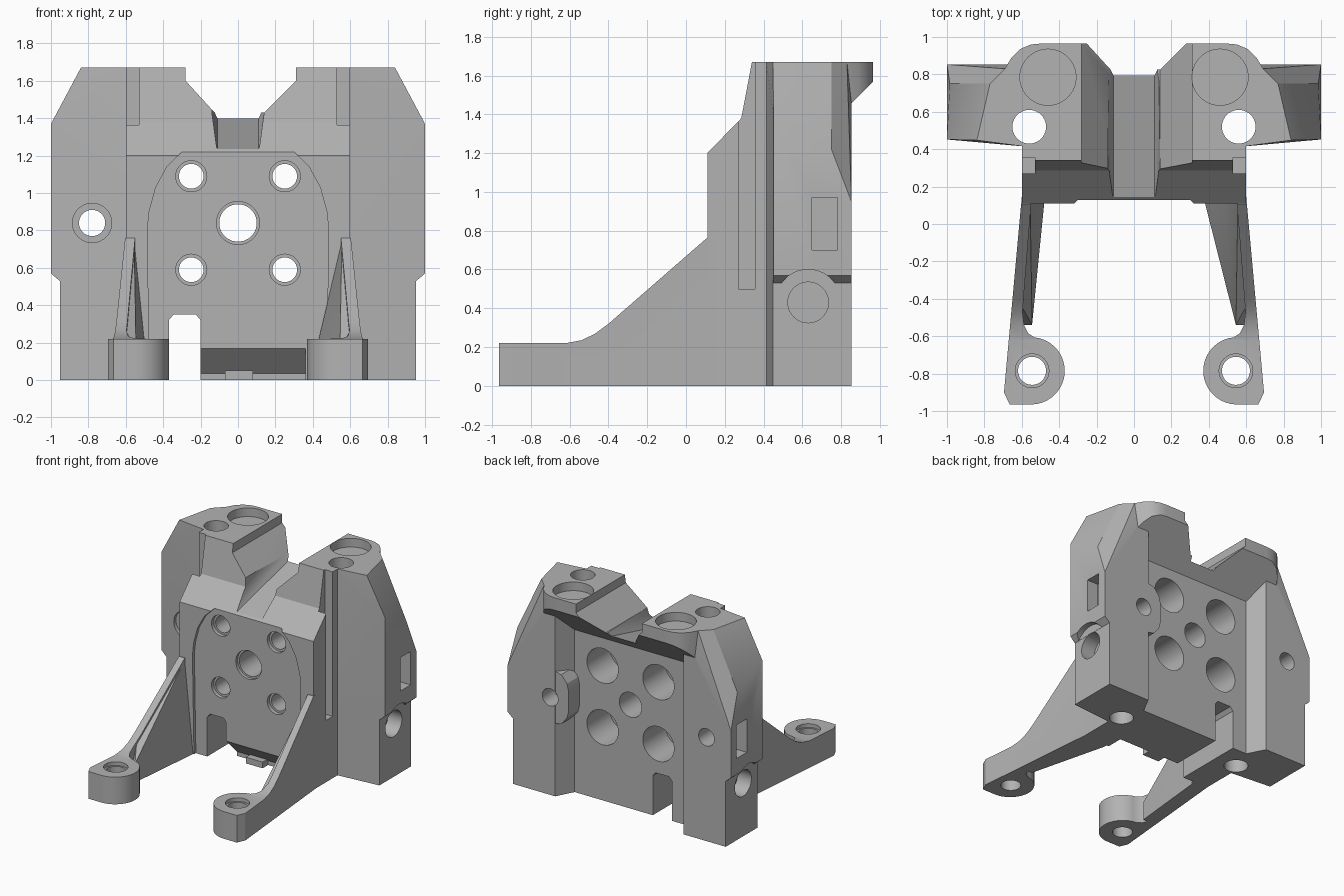
import bpy, bmesh, math
from mathutils import Vector

if "Cube" in bpy.data.objects:
    bpy.data.objects.remove(bpy.data.objects["Cube"])

grey = bpy.data.materials.new("machined_grey")
grey.diffuse_color = (0.45, 0.45, 0.45, 1)
grey.use_nodes = True
grey.node_tree.nodes["Principled BSDF"].inputs["Base Color"].default_value = grey.diffuse_color


def make(name, bm):
    bmesh.ops.recalc_face_normals(bm, faces=bm.faces[:])
    me = bpy.data.meshes.new(name)
    bm.to_mesh(me)
    bm.free()
    me.materials.append(grey)
    ob = bpy.data.objects.new(name, me)
    bpy.context.collection.objects.link(ob)
    return ob


def prism(name, pts, axis, lo, hi):
    """Extrude a 2D outline along one axis."""
    put = {'x': lambda a, b, c: (c, a, b), 'y': lambda a, b, c: (a, c, b),
           'z': lambda a, b, c: (a, b, c)}[axis]
    bm = bmesh.new()
    low = [bm.verts.new(put(a, b, lo)) for a, b in pts]
    top = [bm.verts.new(put(a, b, hi)) for a, b in pts]
    bm.faces.new(low)
    bm.faces.new(top)
    n = len(pts)
    for i in range(n):
        j = (i + 1) % n
        bm.faces.new((low[i], low[j], top[j], top[i]))
    return make(name, bm)


def box(name, x, y, z):
    return prism(name, [(x[0], y[0]), (x[1], y[0]), (x[1], y[1]), (x[0], y[1])], 'z', *z)


def arc(cx, cy, r, a0, a1, n):
    return [(cx + r * math.cos(math.radians(a0 + (a1 - a0) * i / n)),
             cy + r * math.sin(math.radians(a0 + (a1 - a0) * i / n))) for i in range(n + 1)]


def rod(a, b, r, axis, lo, hi):
    return prism("hole_cutter", arc(a, b, r, 0, 360, 40)[:-1], axis, lo, hi)


def hull(name, pts):
    bm = bmesh.new()
    for p in pts:
        bm.verts.new(Vector(p))
    res = bmesh.ops.convex_hull(bm, input=bm.verts[:])
    junk = [v for v in res["geom_interior"] if isinstance(v, bmesh.types.BMVert)]
    bmesh.ops.delete(bm, geom=junk, context='VERTS')
    bmesh.ops.dissolve_limit(bm, angle_limit=0.01, verts=bm.verts[:], edges=bm.edges[:])
    return make(name, bm)


def combine(ob, other, op):
    mod = ob.modifiers.new("join", 'BOOLEAN')
    mod.operation, mod.solver, mod.object = op, 'EXACT', other
    dg = bpy.context.evaluated_depsgraph_get()
    me = bpy.data.meshes.new_from_object(ob.evaluated_get(dg))
    ob.modifiers.clear()
    ob.data = me
    bpy.data.objects.remove(other)


def cut(other):
    combine(body, other, 'DIFFERENCE')


def add(other):
    combine(body, other, 'UNION')


# Central block with sloped brow and overhanging rear flange
body = prism("bracket_body", [(.11, 0), (.11, 1.2), (.285, 1.38), (.34, 1.67), (.965, 1.67),
                              (.965, 1.57), (.71, 1.315), (.71, 0)], 'x', -.8, .8)
half = [(.6, .0), (.6, .43), (.69, .45), (.69, .83), (.655, .89), (.61, .935), (.55, .96), (.48, .966)]
plan = half + [(-x, y) for x, y in reversed(half)]
combine(body, prism("plan", plan, 'z', -.1, 1.8), 'INTERSECT')

# Shallow arched recess on the front face
arch = [(-.47, -.1), (-.485, .8)] + [(-.475, .9), (-.44, 1.03), (-.38, 1.14), (-.3, 1.22)]
arch += [(-x, z) for x, z in reversed(arch)]
cut(prism("arch_cutter", arch, 'y', 0, .135))

for s in (-1, 1):
    # Side wing: lower column and faceted, wider upper block
    col = [(.5, .6), (.5, .71), (.575, .853), (.953, .853), (.953, .448), (.59, .415)]
    add(prism("wing_column", [(s * x, y) for x, y in col], 'z', 0, .9))
    up = [(.953, .448, .53), (.953, .853, .53), (1, .452, .57), (1, .853, .57), (1, .853, .95),
          (.985, .75, 1.22), (1, .452, 1.37), (.84, .448, 1.67), (.77, .75, 1.67), (.69, .83, 1.67),
          (.69, .853, 1.46), (.575, .853, 1.46), (.575, .83, 1.67), (.575, .853, .53),
          (.59, .415, .53), (.59, .415, 1.67), (.5, .6, .53), (.5, .71, .53),
          (.5, .71, 1.67), (.5, .6, 1.67)]
    add(hull("wing_block", [(s * x, y, z) for x, y, z in up]))

    # Foot arm: sloping side profile trimmed to its plan outline
    side = [(-1, 0), (-1, .22), (-.62, .22), (-.54, .235), (-.47, .268), (-.4, .32), (.105, .76),
            (.2, .76), (.2, 0)]
    arm = prism("foot_arm", side, 'x', *sorted((s * .3, s * .8)))
    out = [(.595, .2), (.695, -.9), (.665, -.965)] + arc(.55, -.785, .18, 270, 95, 18)
    out += [(.565, -.585), (.588, -.54), (.596, -.47), (.55, .11), (.55, .2)]
    combine(arm, prism("arm_plan", [(s * x, y) for x, y in out], 'z', -.1, 1), 'INTERSECT')
    inner = .48 if s < 0 else .38
    web = [(.6, -.44, .27), (.595, -.4, .3), (.555, .11, .74), (.555, .16, .74), (inner, .11, 0),
           (inner, .16, 0), (.545, -.54, 0), (.6, -.54, 0), (.58, .16, 0), (.545, -.54, .15)]
    combine(arm, hull("arm_web", [(s * x, y, z) for x, y, z in web]), 'UNION')
    add(arm)

# Rounded boss beside the rear hole
add(prism("rear_boss", [(.62, .58), (.52, .6), (.47, .66), (.455, .72), (.455, .88), (.47, .94),
                        (.52, 1.0), (.62, 1.02)], 'y', .65, .852))

# Valley through the top and the ramped channel below it
cut(prism("valley_cutter", [(-.28, 1.8), (-.28, 1.6), (-.125, 1.43), (.14, 1.43), (.31, 1.6),
                            (.31, 1.8)], 'y', 0, 1.1))
cut(hull("channel_cutter", [(x * k, y, z) for x in (-1, 1) for k, y, z in
                            ((.11, 0, 1.2), (.11, 1, 1.45), (.14, 0, 1.4), (.14, 0, 1.5),
                             (.14, 1, 1.5))]))

# Notch and undercut at the lower edge, with a small locating tab
cut(prism("notch_cutter", [(-.37, -.1), (-.37, .32), (-.345, .35), (-.225, .35), (-.2, .32),
                           (-.2, -.1)], 'y', -.05, 1))
cut(prism("undercut", [(.0, .17), (.135, .17), (.27, .035), (.27, -.02), (.0, -.02)],
          'x', -.21, .36))
add(box("locating_tab", (-.07, .08), (.2, .3), (0, .05)))

for s in (-1, 1):
    # Corner grooves, top holes, blind seats and foot holes
    cut(box("groove_cutter", sorted((s * .53, s * .7)), (.27, .355), (.5, 1.8)))
    cut(rod(s * .56, .52, .09, 'z', -.1, 1.8))
    cut(rod(s * .46, .785, .15, 'z', 1.6, 1.8))
    cut(rod(s * .545, -.785, .075, 'z', -.1, .4))
    cut(rod(s * .545, -.785, .09, 'z', .19, .4))
    # Side sockets, their clearance arcs and rectangular pockets
    cut(rod(.63, .43, .17, 'x', *sorted((s * .954, s * 1.1))))
    cut(rod(.63, .43, .105, 'x', *sorted((s * .83, s * 1.1))))
    cut(box("pocket_cutter", sorted((s * .9, s * 1.1)), (.65, .78), (.70, .97)))
    # Four mounting holes with deep rear counterbores
    for z in (.59, 1.09):
        cut(rod(s * .25, z, .066, 'y', 0, 1))
        cut(rod(s * .25, z, .083, 'y', 0, .165))
        cut(rod(s * .25, z, .14, 'y', .42, .9))

# Centre hole, wing through hole and rear blind hole
cut(rod(0, .84, .1, 'y', 0, 1))
cut(rod(0, .84, .115, 'y', 0, .16))
cut(rod(-.78, .84, .07, 'y', 0, 1))
cut(rod(-.78, .84, .105, 'y', .3, .47))
cut(rod(.62, .79, .07, 'y', .7, 1))

body.data.materials.clear()
body.data.materials.append(grey)
for p in body.data.polygons:
    p.material_index = 0
bpy.context.view_layer.objects.active = body
body.select_set(True)
bpy.ops.object.shade_smooth_by_angle(angle=math.radians(25))
